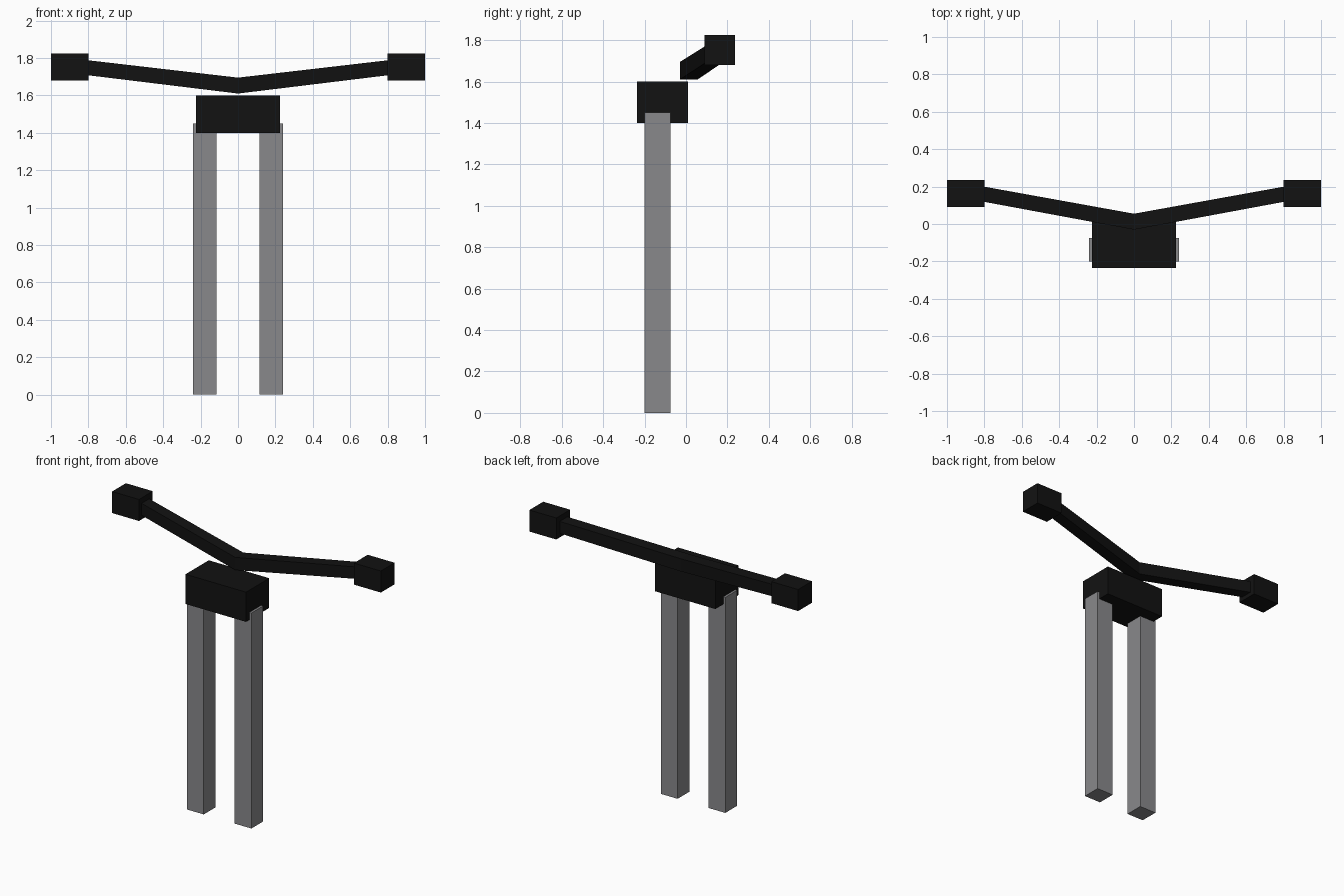
import bpy, bmesh

if "Cube" in bpy.data.objects:
    bpy.data.objects.remove(bpy.data.objects["Cube"])


def material(name, rgb):
    m = bpy.data.materials.new(name)
    m.diffuse_color = (*rgb, 1)
    m.use_nodes = True
    m.node_tree.nodes["Principled BSDF"].inputs["Base Color"].default_value = m.diffuse_color
    return m


BLACK = material("black", (0.006, 0.006, 0.006))
GREY = material("grey", (0.25, 0.25, 0.26))


def loft(name, mat, sections):
    """Join rectangular sections (x, y0, y1, z0, z1) along x into one closed solid."""
    bm = bmesh.new()
    rings = [[bm.verts.new((x, y, z)) for y, z in ((y0, z0), (y1, z0), (y1, z1), (y0, z1))]
             for x, y0, y1, z0, z1 in sections]
    for a, b in zip(rings, rings[1:]):
        for i in range(4):
            j = (i + 1) % 4
            bm.faces.new((a[i], a[j], b[j], b[i]))
    bm.faces.new(rings[0])
    bm.faces.new(rings[-1])
    bmesh.ops.recalc_face_normals(bm, faces=bm.faces)
    mesh = bpy.data.meshes.new(name)
    bm.to_mesh(mesh)
    bm.free()
    mesh.materials.append(mat)
    obj = bpy.data.objects.new(name, mesh)
    bpy.context.collection.objects.link(obj)
    return obj


def box(name, mat, x, y, z):
    return loft(name, mat, [(x[0], *y, *z), (x[1], *y, *z)])


# Clamp block joining the fork legs
box("clamp_block", BLACK, (-0.225, 0.225), (-0.236, 0.01), (1.40, 1.60))

# Fork legs and grips, one per side
for side, s in (("left", -1), ("right", 1)):
    box(side + "_fork_leg", GREY, (s * 0.115, s * 0.24), (-0.20, -0.075), (0, 1.45))
    box(side + "_grip", BLACK, (s * 0.80, s * 1.0), (0.09, 0.236), (1.68, 1.825))

# V-shaped handlebar, swept back and up into the grips
tip = (0.122, 0.203, 1.71, 1.79)
loft("handlebar", BLACK, [(-0.82, *tip), (0, -0.03, 0.055, 1.61, 1.695), (0.82, *tip)])
